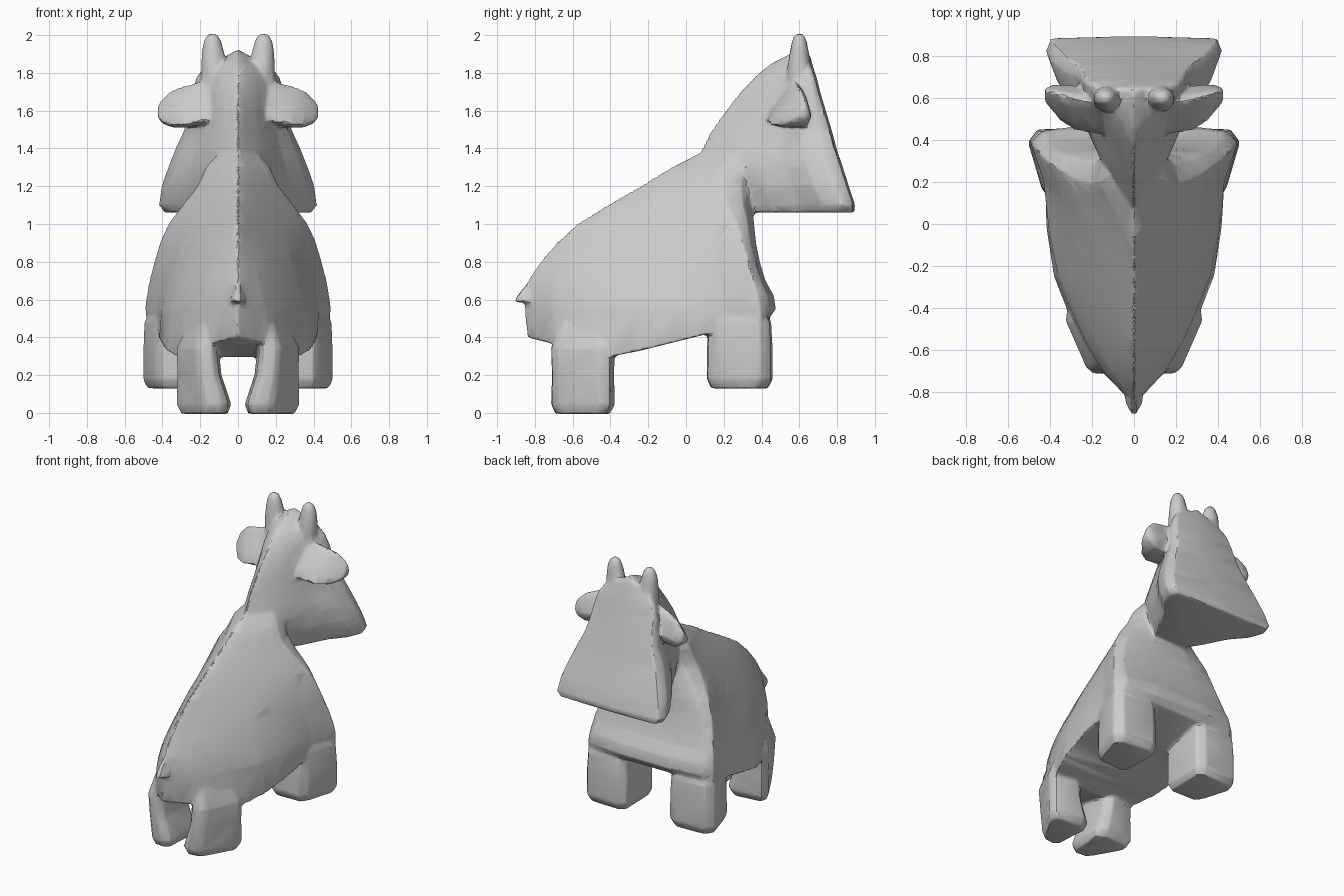
import bpy, bmesh, math

if "Cube" in bpy.data.objects:
    bpy.data.objects.remove(bpy.data.objects["Cube"])

parts = []


def make(name, rings, strip_caps=False):
    """Skin closed rings of points; caps are n-gons or left-right strips."""
    bm = bmesh.new()
    vs = [[bm.verts.new(p) for p in r] for r in rings]
    n = len(rings[0])
    for a, b in zip(vs, vs[1:]):
        for i in range(n):
            j = (i + 1) % n
            bm.faces.new((a[i], a[j], b[j], b[i]))
    for cap in (vs[0], vs[-1]):
        if strip_caps:
            for i in range(n // 2 - 1):
                bm.faces.new((cap[i], cap[i + 1], cap[n - 2 - i], cap[n - 1 - i]))
        else:
            bm.faces.new(cap)
    bmesh.ops.recalc_face_normals(bm, faces=bm.faces)
    me = bpy.data.meshes.new(name)
    bm.to_mesh(me)
    bm.free()
    ob = bpy.data.objects.new(name, me)
    bpy.context.collection.objects.link(ob)
    parts.append(ob)


def symmetric(half):
    return half + [(-x, y, z) for x, y, z in reversed(half)]


def pair(name, rings):
    for side, s in (("right", 1), ("left", -1)):
        make(f"{side}_{name}", [[(s * x, y, z) for x, y, z in r] for r in rings])


def scaled(ring, k, z):
    """Copy a flat outline, scaled about its middle, to height z."""
    cx = sum(p[0] for p in ring) / len(ring)
    cy = sum(p[1] for p in ring) / len(ring)
    return [(cx + (p[0] - cx) * k, cy + (p[1] - cy) * k, z) for p in ring]


# body: wedge slices, sharp spine at the back, flat chest at the front
# z, spine y, shoulder edge y, chest y, half width
body = [(0.0, -.84, .40, .44, .485), (.55, -.855, .39, .475, .495),
        (.62, -.855, .38, .465, .485), (.7, -.835, .36, .42, .47),
        (.8, -.77, .33, .39, .445), (.9, -.685, .30, .37, .415),
        (1.0, -.575, .27, .36, .37), (1.1, -.415, .22, .35, .295),
        (1.2, -.24, .19, .35, .215), (1.3, -.075, .20, .36, .17),
        (1.38, .08, .24, .38, .10)]
body_shape = [(0, .01), (.06, .18), (.12, .34), (.23, .52), (.34, .65), (.48, .79),
              (.66, .86), (.85, .875), (1, 1)]
rings = []
for z, yb, ye, yf, w in body:
    k = min(.92, max(0, (z - .42) * 1.6))  # slices turn straight-sided higher up
    half = [(w * (f + (max(t, .01) - f) * k), yb + (ye - yb) * t, z) for t, f in body_shape]
    half += [(w * .88, ye + (yf - ye) * .65, z), (w * .4, yf, z), (.01, yf, z)]
    if z == 0:  # arched belly
        half = [(x, y, .29 + .25 * abs(y + .4)) for x, y, _ in half]
    rings.append(symmetric(half))
make("body", rings, True)

# neck and head: wedge slices ending in a flat sloping face
# z, nape y, face y, half width
head = [(1.06, .22, .89, .39), (1.10, .20, .895, .42), (1.2, .12, .862, .405),
        (1.3, .06, .83, .37), (1.39, .08, .80, .335), (1.5, .14, .77, .285),
        (1.6, .21, .74, .26), (1.7, .29, .71, .245), (1.78, .365, .69, .22),
        (1.84, .435, .67, .17), (1.88, .505, .66, .08), (1.92, .60, .64, .012)]
head_shape = [(0, .01), (.08, .12), (.2, .29), (.35, .46), (.6, .68), (.75, .9), (.9, 1)]
rings = []
for z, yb, yf, w in head:
    half = [(w * f, yb + (yf - yb) * t, z) for t, f in head_shape]
    half += [(w * .94, yf - .01, z), (.005, yf, z)]
    rings.append(symmetric(half))
make("head", rings, True)

# front legs, splayed outwards towards the chest
foot = [(.17, .13), (.20, .11), (.40, .115), (.44, .17), (.505, .39),
        (.46, .45), (.22, .46), (.165, .42)]
pair("front_leg", [scaled(foot, .86, .13), scaled(foot, 1, .18),
                   scaled(foot, .99, .35), scaled(foot, .95, .48),
                   scaled(foot, .6, .62)])

# rear legs, angled to follow the haunch
foot = [(.05, -.68), (.09, -.715), (.16, -.71), (.2, -.68), (.325, -.46),
        (.315, -.40), (.10, -.375), (.035, -.42)]
pair("rear_leg", [scaled(foot, .85, -.005), scaled(foot, 1, .045),
                  [(.055 + x * .83, y, z) for x, y, z in scaled(foot, .97, .2)],
                  [(.075 + x * .77, y, z) for x, y, z in scaled(foot, 1, .34)],
                  [(.05 + x * .7, y, z) for x, y, z in scaled(foot, .75, .5)]])

# ears: x, back y, front y, low z, top z
ears = [(.10, .42, .63, 1.55, 1.78), (.20, .43, .645, 1.53, 1.755),
        (.28, .445, .66, 1.515, 1.735), (.35, .49, .665, 1.515, 1.71),
        (.40, .55, .66, 1.535, 1.665), (.425, .58, .645, 1.565, 1.63)]
rings = []
for x, yb, yf, zl, zt in ears:
    dy, dz = yf - yb, zt - zl
    rings.append([(x, yb + dy * a, zl + dz * b) for a, b in
                  ((0, .05), (.12, .3), (.5, .8), (.7, 1), (.82, .85), (1, .3), (.85, 0), (.3, -.02))])
pair("ear", rings)

# horns
horns = [(1.68, .13, .065, .60, .065), (1.82, .13, .066, .597, .064),
         (1.90, .132, .062, .60, .054), (1.96, .135, .05, .60, .042),
         (1.995, .135, .034, .60, .03), (2.008, .135, .015, .60, .012)]
pair("horn", [[(cx + rx * math.cos(i * math.pi / 5), cy + ry * math.sin(i * math.pi / 5), z)
               for i in range(10)] for z, cx, rx, cy, ry in horns])

# short tail
make("tail", [symmetric([(.012, -.905 + d, z), (w, -.85 + d, z), (w, -.7, z), (.005, -.68, z)])
              for z, w, d in ((.585, .045, 0), (.61, .04, .005), (.65, .025, .035), (.69, .015, .07))], True)

# fuse the parts into one softly blended figure, then facet it
bpy.ops.object.select_all(action='DESELECT')
for ob in parts:
    ob.select_set(True)
figure = parts[0]
bpy.context.view_layer.objects.active = figure
bpy.ops.object.join()
figure.name = "animal_figure"
fuse = figure.modifiers.new("fuse", 'REMESH')
fuse.mode = 'VOXEL'
fuse.voxel_size = .011
soften = figure.modifiers.new("soften", 'SMOOTH')
soften.factor = .5
soften.iterations = 3
facet = figure.modifiers.new("facet", 'DECIMATE')
facet.ratio = .04
for m in ("fuse", "soften", "facet"):
    bpy.ops.object.modifier_apply(modifier=m)
bpy.ops.object.shade_smooth_by_angle(angle=math.radians(30))
